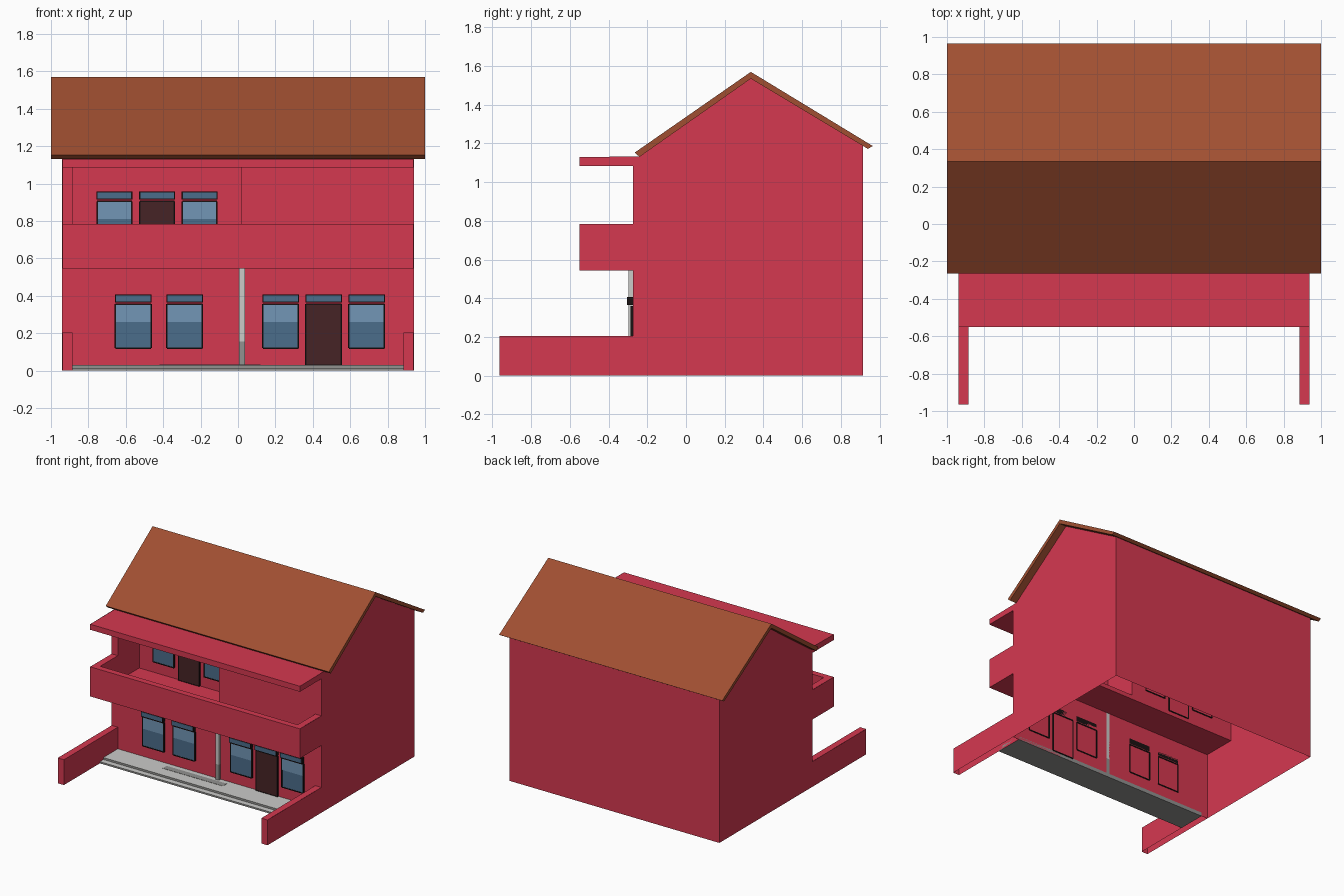
import bpy
import bmesh
from mathutils import Vector

if "Cube" in bpy.data.objects:
    bpy.data.objects.remove(bpy.data.objects["Cube"])


def material(name, r, g, b):
    m = bpy.data.materials.new(name)
    lin = [(c / 255 / 12.92) if c < 11 else ((c / 255 + 0.055) / 1.055) ** 2.4 for c in (r, g, b)]
    m.diffuse_color = (*lin, 1)
    m.use_nodes = True
    m.node_tree.nodes["Principled BSDF"].inputs["Base Color"].default_value = m.diffuse_color
    return m


RED = material("red wall", 213, 56, 80)
ROOF = material("brown roof", 160, 79, 49)
BLACK = material("dark frame", 26, 18, 18)
DOOR = material("dark brown door", 70, 36, 38)
SKY = material("light blue glass", 114, 150, 182)
BLUE = material("deep blue glass", 75, 109, 139)
PALE = material("pale stone", 203, 203, 201)
GREY = material("grey stone", 146, 146, 144)


def finish(name, bm, *mats):
    me = bpy.data.meshes.new(name)
    bm.normal_update()
    bm.to_mesh(me)
    bm.free()
    for m in mats:
        me.materials.append(m)
    ob = bpy.data.objects.new(name, me)
    bpy.context.collection.objects.link(ob)
    return ob


def add_box(bm, lo, hi, skip=()):
    """Box from corner to corner; skip lists outward normals left open."""
    lo, hi = Vector(lo), Vector(hi)
    verts = bmesh.ops.create_cube(bm, size=1)["verts"]
    for v in verts:
        v.co = Vector([(lo[i] + hi[i]) / 2 + v.co[i] * (hi[i] - lo[i]) for i in range(3)])
    faces = list({f for v in verts for f in v.link_faces})
    for f in faces:
        f.normal_update()
    gone = [f for f in faces if any(f.normal.dot(Vector(s)) > 0.9 for s in skip)]
    bmesh.ops.delete(bm, geom=gone, context='FACES')


def box(name, lo, hi, mat, skip=()):
    bm = bmesh.new()
    add_box(bm, lo, hi, skip)
    return finish(name, bm, mat)


def sheet(name, points, mat):
    bm = bmesh.new()
    bm.faces.new([bm.verts.new(p) for p in points])
    return finish(name, bm, mat)


def wall(name, x0, x1, y, z0, z1, facing=-1):
    pts = [(x0, y, z0), (x1, y, z0), (x1, y, z1), (x0, y, z1)]
    return sheet(name, pts[::-facing], RED)


W, T = 0.94, 0.885            # outer and inner half width
FRONT, REAR, BALC, BACK = -0.275, 0.0, -0.55, 0.915
DOWN = (0, 0, -1)

# side walls: one outline with yard wall, balcony and canopy ends
outline = [(-0.965, 0), (BACK, 0), (BACK, 1.187), (0.335, 1.535), (-0.24, 1.133),
           (BALC, 1.13), (BALC, 1.085), (FRONT, 1.085), (FRONT, 0.785), (BALC, 0.785),
           (BALC, 0.545), (FRONT, 0.545), (FRONT, 0.205), (-0.965, 0.205)]
for s, side in ((1, "right"), (-1, "left")):
    pts = [(s * W, y, z) for y, z in outline]
    sheet(side + "_side_wall", pts[::s], RED)
    a, b = sorted((s * T, s * (W - 0.0005)))
    box(side + "_yard_wall", (a, -0.965, 0), (b, FRONT, 0.205), RED,
        skip=(DOWN, (0, 1, 0), (s, 0, 0)))
    box(side + "_balcony_end", (a, BALC, 0.545), (b, FRONT, 0.785), RED, skip=((s, 0, 0),))
    box(side + "_recess_side", (a, FRONT, 0.56), (b, REAR, 1.085), RED, skip=((s, 0, 0),))

# other walls
wall("back_wall", -W, W, BACK, 0, 1.187, 1)
wall("lower_front_wall", -W, W, FRONT, 0, 0.56)
wall("upper_front_wall", 0.02, W, FRONT, 0.56, 1.1)
wall("recessed_wall", -W, 0.02, REAR, 0.56, 1.1)
sheet("recess_partition", [(0.02, FRONT, 0.56), (0.02, FRONT, 1.1),
                           (0.02, REAR, 1.1), (0.02, REAR, 0.56)], RED)

# balcony and canopy
E = W - 0.0005
box("balcony_floor", (-E, BALC, 0.545), (E, REAR, 0.58), RED)
box("balcony_parapet", (-E, BALC, 0.545), (E, BALC + 0.05, 0.785), RED)
box("canopy", (-E, BALC, 1.085), (E, REAR, 1.13), RED)

# roof: bent slab swept across the width
prof = [(-0.265, 1.153), (-0.24, 1.131), (0.335, 1.535), (0.94, 1.172), (0.965, 1.187), (0.335, 1.57)]
bm = bmesh.new()
f = bm.faces.new([bm.verts.new((-1, y, z)) for y, z in prof])
ext = bmesh.ops.extrude_face_region(bm, geom=[f], use_keep_orig=True)["geom"]
for v in ext:
    if isinstance(v, bmesh.types.BMVert):
        v.co.x = 1
bmesh.ops.recalc_face_normals(bm, faces=bm.faces)
finish("roof", bm, ROOF)

# porch: two shallow steps, pale on top and grey elsewhere
for name, y, z0, z1 in (("porch_upper_step", -0.46, 0.014, 0.03), ("porch_lower_step", -0.505, 0, 0.014)):
    ob = box(name, (-T, y, z0), (T, FRONT, z1), PALE)
    ob.data.materials.append(GREY)
    for p in ob.data.polygons:
        p.material_index = 0 if p.normal.z > 0.5 else 1
box("porch_inlay", (-0.42, -0.365, 0.029), (0.12, -0.315, 0.032), GREY)

# porch post with grey base
box("post", (0.005, -0.297, 0.155), (0.037, FRONT, 0.545), PALE)
box("post_base", (0.005, -0.297, 0.03), (0.037, FRONT, 0.155), GREY)


def opening(name, x0, x1, y, z0, z1, door=False):
    """Framed door or two-tone window with a projecting transom above."""
    r = 0.008
    bm = bmesh.new()
    ya, yb = y - 0.013, y + 0.005
    for ax, bx, az, bz in ((x0 - r / 2, x0 + r / 2, z0, z1), (x1 - r / 2, x1 + r / 2, z0, z1),
                           (x0, x1, z1 - r / 2, z1 + r / 2), (x0, x1, z0 - r / 2, z0 + r / 2)):
        add_box(bm, (ax, ya, az), (bx, yb, bz))
    finish(name + "_frame", bm, BLACK)
    if door:
        box(name + "_panel", (x0, y - 0.011, z0), (x1, y - 0.003, z1), DOOR)
    else:
        split = z1 - 0.095
        box(name + "_lower_pane", (x0, y - 0.011, z0), (x1, y - 0.003, split), BLUE)
        box(name + "_upper_pane", (x0, y - 0.012, split), (x1, y - 0.003, z1), SKY)
    box(name + "_transom", (x0 - 0.003, y - 0.029, z1 + 0.01), (x1 + 0.003, y, z1 + 0.053), BLACK)
    box(name + "_transom_glass", (x0 + 0.003, y - 0.031, z1 + 0.015), (x1 - 0.003, y - 0.029, z1 + 0.048), BLUE)


# ground floor openings, then balcony openings
for i, x in enumerate((-0.655, -0.38, 0.133, 0.593)):
    opening("ground_window_%d" % (i + 1), x, x + 0.19, FRONT, 0.12, 0.355)
opening("ground_door", 0.363, 0.553, FRONT, 0.03, 0.355, True)
for i, x in enumerate((-0.753, -0.298)):
    opening("balcony_window_%d" % (i + 1), x, x + 0.185, REAR, 0.67, 0.905)
opening("balcony_door", -0.525, -0.34, REAR, 0.58, 0.905, True)
